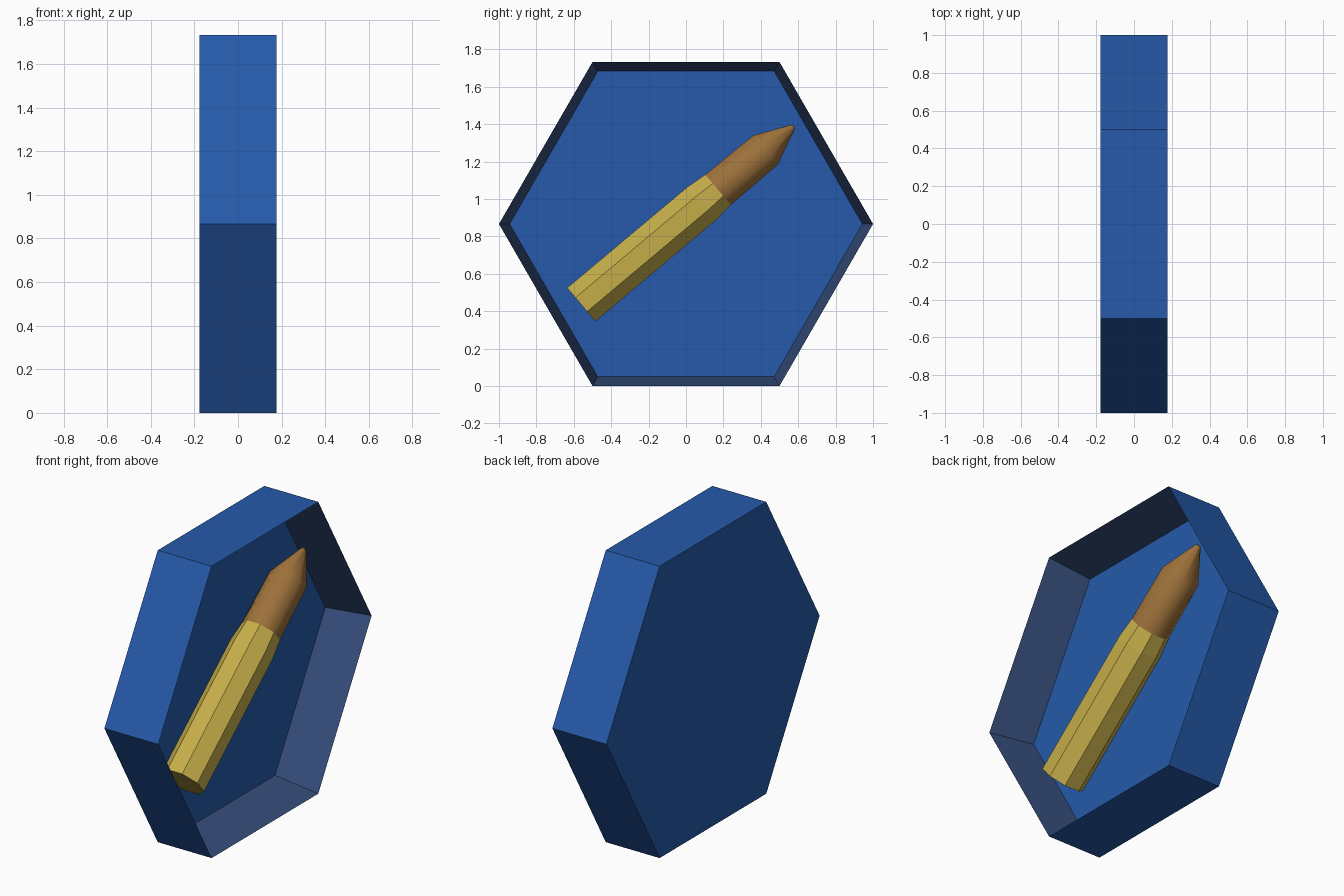
import bpy, bmesh, math
from mathutils import Matrix, Vector

if "Cube" in bpy.data.objects:
    bpy.data.objects.remove(bpy.data.objects["Cube"])


def material(name, rgb):
    m = bpy.data.materials.new(name)
    m.diffuse_color = (*rgb, 1)
    m.use_nodes = True
    m.node_tree.nodes["Principled BSDF"].inputs["Base Color"].default_value = m.diffuse_color
    return m


BLUE = material("blue", (0.019, 0.102, 0.402))
NAVY = material("greyish navy", (0.037, 0.076, 0.200))
BRASS = material("brass", (0.56, 0.42, 0.068))
COPPER = material("copper", (0.34, 0.165, 0.043))


def lathe(name, profile, sides, start, mats, matrix, mat_rule=lambda i: 0, caps=(True, True)):
    """Polygonal rings along local x; profile holds (x, corner radius)."""
    bm = bmesh.new()
    rings = []
    for x, r in profile:
        rings.append([bm.verts.new((x, r * math.cos(a), r * math.sin(a)))
                      for a in (start + 2 * math.pi * k / sides for k in range(sides))])
    for i in range(len(rings) - 1):
        for k in range(sides):
            n = (k + 1) % sides
            f = bm.faces.new((rings[i][k], rings[i][n], rings[i + 1][n], rings[i + 1][k]))
            f.material_index = mat_rule(i)
    if caps[0]:
        bm.faces.new(rings[0])
    if caps[1]:
        bm.faces.new(rings[-1])
    bmesh.ops.recalc_face_normals(bm, faces=bm.faces)
    mesh = bpy.data.meshes.new(name)
    bm.to_mesh(mesh)
    bm.free()
    for m in mats:
        mesh.materials.append(m)
    ob = bpy.data.objects.new(name, mesh)
    ob.matrix_world = matrix
    bpy.context.collection.objects.link(ob)
    return ob


# Hexagonal tray: straight outside, sloped inner wall running down to the floor
HALF, FLOOR = 0.177, -0.087
lathe("hexagonal_tray", [(-HALF, 1), (HALF, 1), (FLOOR, 0.943)], 6, 0, [BLUE, NAVY],
      Matrix.Translation((0, 0, math.sqrt(3) / 2)), lambda i: i)

# Cartridge lies flat on the floor, tilted 40 degrees; local x runs base to tip
APOTHEM = 0.117
K = 1 / math.cos(math.pi / 8)
t = math.radians(40)
axis = Vector((0, math.cos(t), math.sin(t)))
side = Vector((0, -math.sin(t), math.cos(t)))
out = axis.cross(side)
place = Matrix((axis, side, out)).transposed().to_4x4()
place.translation = (FLOOR + APOTHEM, -0.56, 0.435)

# Brass casing with a slight shoulder
lathe("casing", [(0, APOTHEM * K), (0.84, APOTHEM * K), (0.955, 0.106 * K)],
      8, math.pi / 8, [BRASS], place)

# Copper bullet with a blunt tip, smooth shaded
bullet = lathe("bullet", [(0.955, 0.106 * K), (1.285, 0.102 * K), (1.47, 0.02), (1.482, 0.01)],
               8, math.pi / 8, [COPPER], place)
bpy.context.view_layer.objects.active = bullet
bullet.select_set(True)
bpy.ops.object.shade_smooth_by_angle(angle=math.radians(60))
